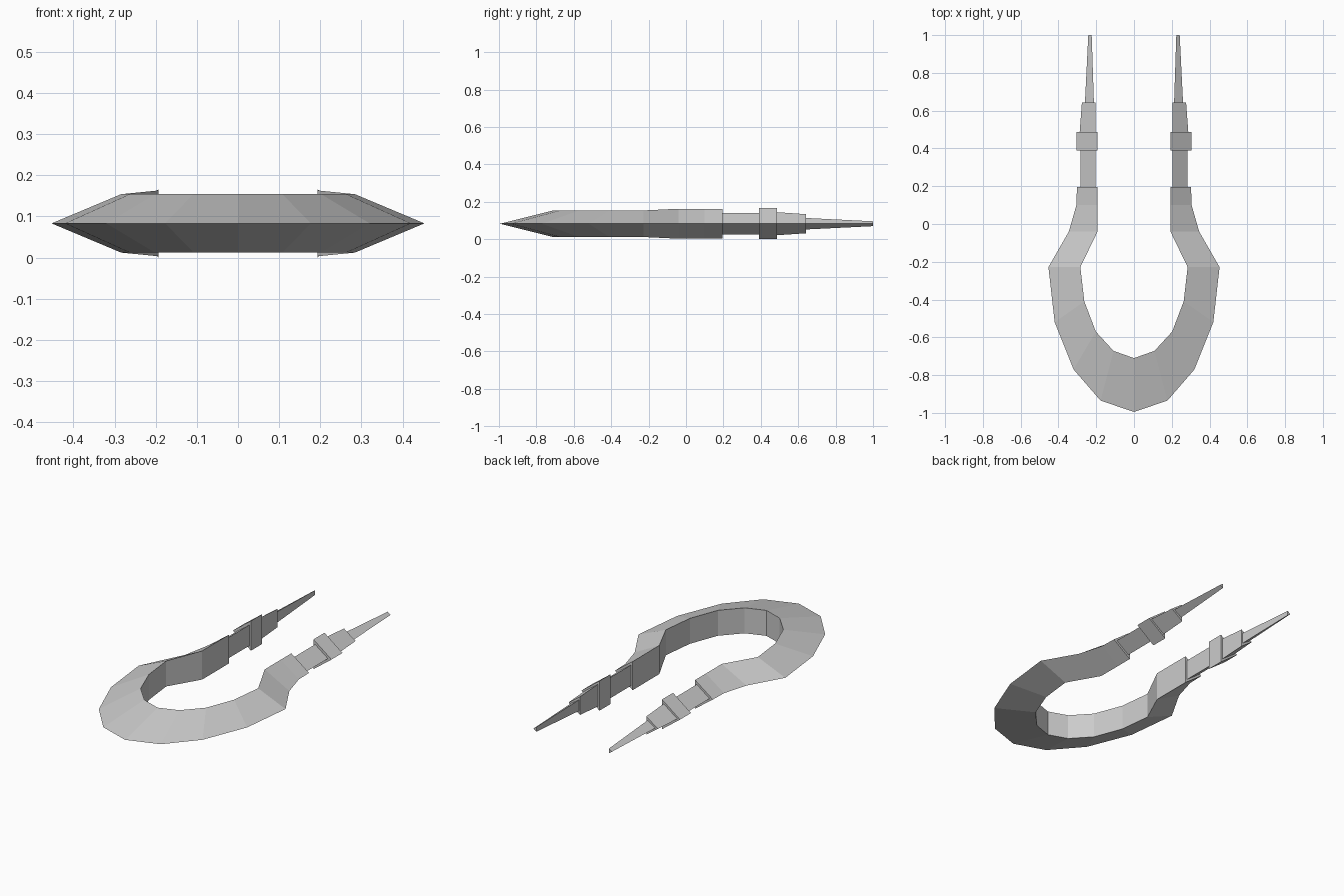
import bpy, bmesh

if "Cube" in bpy.data.objects:
    bpy.data.objects.remove(bpy.data.objects["Cube"])

MID = 0.083  # height of the sharp outer edge


def wedge_loft(name, sections, cap_start=True):
    """Loft triangular sections (inner x, inner y, outer x, outer y, half height), mirrored in x."""
    bm = bmesh.new()
    rings = []
    for ix, iy, ox, oy, h in sections:
        rings.append([bm.verts.new(p) for p in
                      ((ix, iy, MID - h), (ox, oy, MID), (ix, iy, MID + h))])
    for a, b in zip(rings, rings[1:]):
        for i in range(3):
            j = (i + 1) % 3
            bm.faces.new((a[i], a[j], b[j], b[i]))
    if cap_start:
        bm.faces.new(rings[0][::-1])
    bm.faces.new(rings[-1])
    bmesh.ops.recalc_face_normals(bm, faces=bm.faces)
    mesh = bpy.data.meshes.new(name)
    bm.to_mesh(mesh)
    bm.free()
    obj = bpy.data.objects.new(name, mesh)
    bpy.context.collection.objects.link(obj)
    mirror = obj.modifiers.new("Mirror", 'MIRROR')
    mirror.use_clip = True
    return obj


def straight(name, y0, in0, out0, h0, y1, in1, out1, h1):
    """Straight wedge segment along y."""
    return wedge_loft(name, [(in0, y0, out0, y0, h0), (in1, y1, out1, y1, h1)])


# curved bow, flaring into the sockets
wedge_loft("bow", [
    (0.0, -0.71, 0.0, -0.995, 0.071),
    (0.108, -0.672, 0.177, -0.935, 0.071),
    (0.202, -0.57, 0.32, -0.77, 0.071),
    (0.263, -0.41, 0.42, -0.52, 0.071),
    (0.284, -0.228, 0.453, -0.228, 0.071),
    (0.193, -0.04, 0.345, -0.04, 0.08),
    (0.193, 0.10, 0.305, 0.10, 0.08),
    (0.193, 0.195, 0.302, 0.195, 0.08),
], cap_start=False)

# prongs
straight("prong_shaft", 0.19, 0.203, 0.282, 0.058, 0.40, 0.203, 0.282, 0.058)
straight("prong_collar", 0.39, 0.193, 0.304, 0.083, 0.487, 0.193, 0.304, 0.083)
straight("prong_sleeve", 0.48, 0.203, 0.288, 0.062, 0.642, 0.205, 0.276, 0.051)
straight("prong_tip", 0.635, 0.212, 0.26, 0.031, 1.0, 0.224, 0.242, 0.013)
